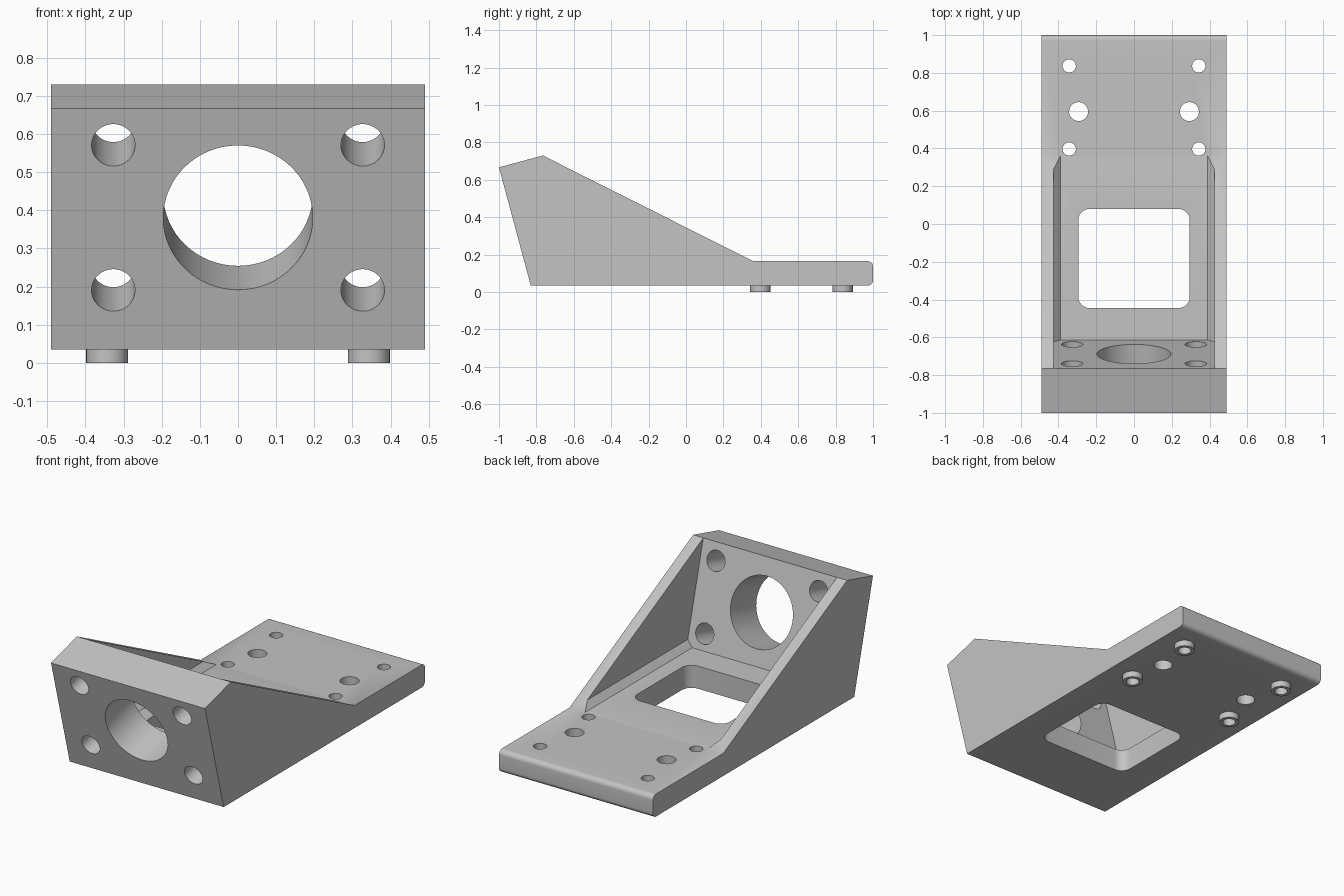
import bpy, bmesh
from math import sin, cos, tan, pi, radians
from mathutils import Vector, Matrix

if "Cube" in bpy.data.objects:
    bpy.data.objects.remove(bpy.data.objects["Cube"], do_unlink=True)

TILT = radians(15)
HALF_W, BASE, FLOOR = 0.49, 0.035, 0.165
TOP_Y, TOP_Z, SHELF_Y = -0.765, 0.73, 0.36

grey = bpy.data.materials.new("plain grey")
grey.use_nodes = True
grey.diffuse_color = (0.55, 0.55, 0.55, 1)
grey.node_tree.nodes["Principled BSDF"].inputs["Base Color"].default_value = grey.diffuse_color


def add_object(name, bm):
    bmesh.ops.recalc_face_normals(bm, faces=bm.faces)
    mesh = bpy.data.meshes.new(name)
    bm.to_mesh(mesh)
    bm.free()
    mesh.materials.append(grey)
    obj = bpy.data.objects.new(name, mesh)
    bpy.context.collection.objects.link(obj)
    return obj


def prism(name, ring_a, ring_b):
    """Solid between two matching outlines."""
    bm = bmesh.new()
    a = [bm.verts.new(p) for p in ring_a]
    b = [bm.verts.new(p) for p in ring_b]
    bm.faces.new(a)
    bm.faces.new(b)
    for i in range(len(a)):
        j = (i + 1) % len(a)
        bm.faces.new((a[i], a[j], b[j], b[i]))
    return add_object(name, bm)


def cylinder(name, centre, radius, depth, rot=Matrix()):
    bm = bmesh.new()
    bmesh.ops.create_cone(bm, cap_ends=True, segments=64, radius1=radius, radius2=radius,
                          depth=depth, matrix=Matrix.Translation(centre) @ rot)
    return add_object(name, bm)


def arc(cx, cy, r, start):
    return [(cx + r * cos(start + k * pi / 16), cy + r * sin(start + k * pi / 16))
            for k in range(9)]


# Bracket body: side profile with a rounded rear edge
r = 0.028
profile = [(-0.83, BASE)]
profile += arc(1 - r, BASE + r, r, -pi / 2) + arc(1 - r, FLOOR - r, r, 0)
profile += [(SHELF_Y, FLOOR), (TOP_Y, TOP_Z), (-1.0, 0.667)]
body = prism("bracket", [(-HALF_W, y, z) for y, z in profile],
             [(HALF_W, y, z) for y, z in profile])

# Locating bosses under the shelf
adds, cuts = [], []
for x in (-0.343, 0.343):
    for y in (0.397, 0.837):
        adds.append(cylinder("boss", (x, y, 0.04), 0.055, 0.08))
        cuts.append(cylinder("screw_hole", (x, y, 0.1), 0.035, 0.4))
    cuts.append(cylinder("dowel_hole", (x * 0.855, 0.595, 0.1), 0.05, 0.4))

# Pocket between the side walls, with chamfered lower corners
c, wall, high = 0.035, 0.425, 1.0
section = [(c - wall, FLOOR), (wall - c, FLOOR), (wall, FLOOR + c),
           (wall, high), (-wall, high), (-wall, FLOOR + c)]
cuts.append(prism("pocket",
                  [(x, TOP_Y + (TOP_Z - z) * tan(TILT), z) for x, z in section],
                  [(x, SHELF_Y, z) for x, z in section]))

# Rounded window through the floor
x0, ya, yb, rw = 0.295, -0.445, 0.08, 0.06
window = (arc(x0 - rw, yb - rw, rw, 0) + arc(rw - x0, yb - rw, rw, pi / 2)
          + arc(rw - x0, ya + rw, rw, pi) + arc(x0 - rw, ya + rw, rw, -pi / 2))
cuts.append(prism("window", [(x, y, -0.1) for x, y in window],
                  [(x, y, 0.3) for x, y in window]))

# Bore and four bolt holes square to the tilted front plate
up = Vector((0, -sin(TILT), cos(TILT)))
inward = Vector((0, cos(TILT), sin(TILT)))
rot = inward.to_track_quat("Z", "Y").to_matrix().to_4x4()
middle = Vector((0, -0.83, BASE)) + up * 0.358 + inward * 0.122
cuts.append(cylinder("bore", middle, 0.196, 0.36, rot))
for x in (-0.327, 0.327):
    for s in (-0.197, 0.197):
        cuts.append(cylinder("bolt_hole", middle + up * s + Vector((x, 0, 0)), 0.057, 0.34, rot))

# Combine everything into one solid
for tools, op in ((adds, "UNION"), (cuts, "DIFFERENCE")):
    for tool in tools:
        tool.hide_render = True
        mod = body.modifiers.new(tool.name, "BOOLEAN")
        mod.operation, mod.object, mod.solver = op, tool, "EXACT"
bpy.context.view_layer.update()
solid = bpy.data.meshes.new_from_object(body.evaluated_get(bpy.context.evaluated_depsgraph_get()))
body.modifiers.clear()
body.data = solid
solid.materials.clear()
solid.materials.append(grey)
for tool in adds + cuts:
    bpy.data.objects.remove(tool, do_unlink=True)

bpy.ops.object.select_all(action="DESELECT")
body.select_set(True)
bpy.context.view_layer.objects.active = body
bpy.ops.object.shade_smooth_by_angle(angle=radians(30))
